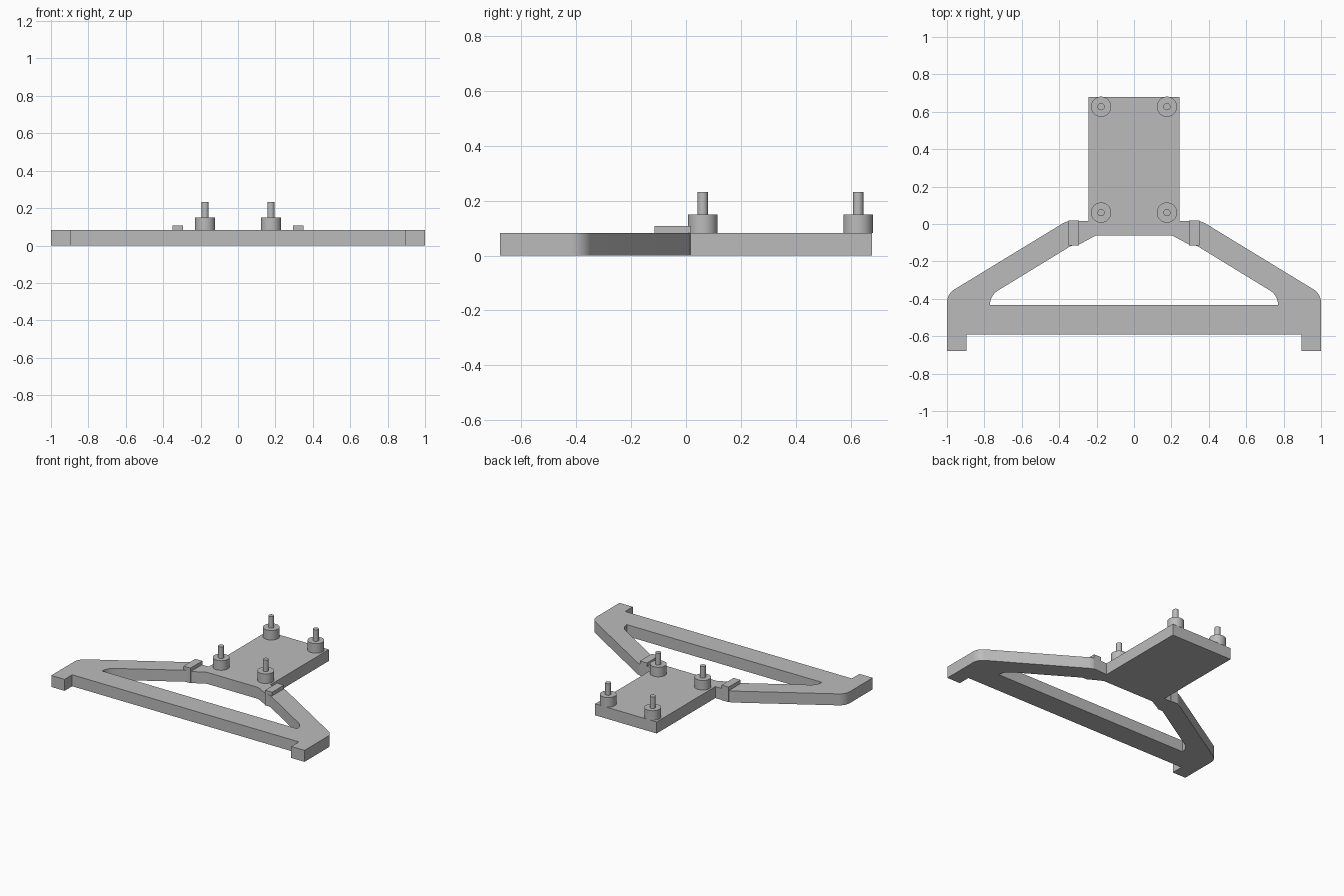
import bpy, bmesh
from mathutils import Vector

cube = bpy.data.objects.get("Cube")
if cube:
    bpy.data.objects.remove(cube, do_unlink=True)

THICK = 0.082
grey = bpy.data.materials.new("plain grey")
grey.use_nodes = True
COLOUR = (0.5, 0.5, 0.5, 1)
grey.diffuse_color = COLOUR
grey.node_tree.nodes["Principled BSDF"].inputs["Base Color"].default_value = COLOUR


def fillet(a, corner, b, length, steps=10):
    """Round a corner with an arc whose tangents have the given length."""
    a, corner, b = Vector(a), Vector(corner), Vector(b)
    u, v = (a - corner).normalized(), (b - corner).normalized()
    half = u.angle(v) / 2
    axis = (u + v).normalized()
    import math
    radius = length * math.tan(half)
    centre = corner + axis * (length / math.cos(half))
    start, end = corner + u * length - centre, corner + v * length - centre
    return [centre + start.slerp(end, i / steps) * radius / start.slerp(end, i / steps).length
            for i in range(steps + 1)]


def finish(bm, name, smooth=False):
    bmesh.ops.recalc_face_normals(bm, faces=bm.faces)
    mesh = bpy.data.meshes.new(name)
    bm.to_mesh(mesh)
    bm.free()
    obj = bpy.data.objects.new(name, mesh)
    bpy.context.collection.objects.link(obj)
    mesh.materials.append(grey)
    if smooth:
        bpy.ops.object.select_all(action='DESELECT')
        bpy.context.view_layer.objects.active = obj
        obj.select_set(True)
        bpy.ops.object.shade_smooth_by_angle(angle=0.6)
    return obj


def extrude_profile(name, points, height, smooth=False):
    bm = bmesh.new()
    face = bm.faces.new([bm.verts.new((p[0], p[1], 0)) for p in points])
    top = bmesh.ops.extrude_face_region(bm, geom=[face])["geom"]
    bmesh.ops.translate(bm, vec=(0, 0, height),
                        verts=[v for v in top if isinstance(v, bmesh.types.BMVert)])
    # Open the centre plane so the mirrored halves weld into one body
    bmesh.ops.delete(bm, geom=[f for f in bm.faces if all(abs(v.co.x) < 1e-5 for v in f.verts)],
                     context='FACES_ONLY')
    obj = finish(bm, name, smooth)
    mirror = obj.modifiers.new("Mirror", 'MIRROR')
    mirror.use_clip = True
    return obj


def cylinder(name, x, y, radius, z0, z1, segments):
    bm = bmesh.new()
    bmesh.ops.create_cone(bm, cap_ends=True, segments=segments, radius1=radius,
                          radius2=radius, depth=z1 - z0)
    bmesh.ops.translate(bm, vec=(x, y, (z0 + z1) / 2), verts=bm.verts)
    return finish(bm, name, True)


# Half of the flat body: mounting plate, sloping arm, crossbar and foot
shoulder, outer, foot = (0.36, 0.016), (1, -0.374), (1, -0.678)
elbow, inner, bar = (0.337, -0.117), (0.77, -0.382), (0.77, -0.433)
half = [(0, 0.678), (0.243, 0.678), (0.243, 0.016)]
half += fillet((0.243, 0.016), shoulder, outer, 0.025)
half += fillet(shoulder, outer, foot, 0.047)
half += [foot, (0.895, -0.678), (0.895, -0.592), (0, -0.592), (0, -0.433), bar]
half += fillet(bar, inner, elbow, 0.05)
half += [elbow, (0.30, -0.113), (0.203, -0.061), (0, -0.061)]
extrude_profile("bracket_body", half, THICK, True)

# Raised clips across the arms
clip = [(0.295, -0.115), (0.35, -0.115), (0.35, 0.019), (0.295, 0.019)]
extrude_profile("arm_clips", clip, 0.108)

# Four standoffs with locating pins
for side, x in (("right", -0.176), ("left", 0.176)):
    for end, y in (("front", 0.061), ("back", 0.627)):
        cylinder(f"{end}_{side}_standoff", x, y, 0.054, THICK, 0.15, 48)
        cylinder(f"{end}_{side}_pin", x, y, 0.019, 0.15, 0.232, 32)
